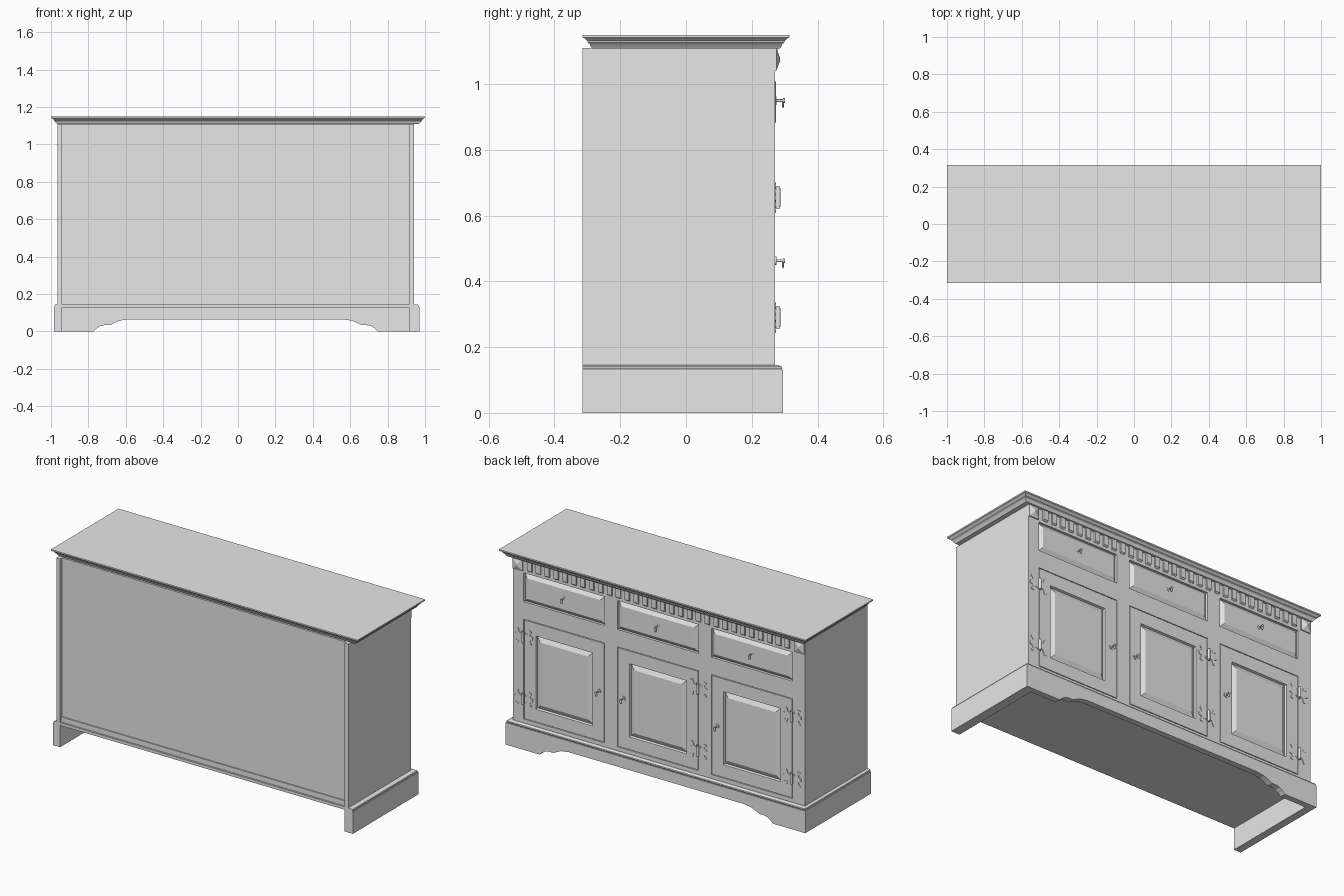
import bpy, bmesh, math
from mathutils import Matrix

if "Cube" in bpy.data.objects:
    bpy.data.objects.remove(bpy.data.objects["Cube"], do_unlink=True)

grey = bpy.data.materials.new("plain_grey")
grey.use_nodes = True
grey.diffuse_color = (0.8, 0.8, 0.8, 1)
grey.node_tree.nodes["Principled BSDF"].inputs["Base Color"].default_value = (0.8, 0.8, 0.8, 1)


def finish(name, bm, smooth=False):
    bmesh.ops.recalc_face_normals(bm, faces=bm.faces)
    mesh = bpy.data.meshes.new(name)
    bm.to_mesh(mesh)
    bm.free()
    mesh.materials.append(grey)
    obj = bpy.data.objects.new(name, mesh)
    bpy.context.collection.objects.link(obj)
    if smooth:
        bpy.ops.object.select_all(action="DESELECT")
        obj.select_set(True)
        bpy.context.view_layer.objects.active = obj
        bpy.ops.object.shade_smooth_by_angle()
    return obj


def add_box(bm, x0, x1, y0, y1, z0, z1):
    size = Matrix.Diagonal((x1 - x0, y1 - y0, z1 - z0, 1))
    place = Matrix.Translation(((x0 + x1) / 2, (y0 + y1) / 2, (z0 + z1) / 2))
    return bmesh.ops.create_cube(bm, size=1, matrix=place @ size)["verts"]


def box(name, *bounds):
    bm = bmesh.new()
    add_box(bm, *bounds)
    return finish(name, bm)


def panel(name, bounds, steps):
    """Board whose +y face is inset in (thickness, depth) steps."""
    bm = bmesh.new()
    add_box(bm, *bounds)
    bm.normal_update()
    face = max(bm.faces, key=lambda f: f.normal.y)
    for thickness, depth in steps:
        bmesh.ops.inset_region(bm, faces=[face], thickness=thickness, depth=depth, use_even_offset=True)
    return finish(name, bm)


def loft(name, levels):
    """Stack of rectangles (x0, x1, y0, y1, z), joined and capped."""
    bm = bmesh.new()
    rings = [[bm.verts.new((x, y, z)) for x, y in ((x0, y0), (x1, y0), (x1, y1), (x0, y1))]
             for x0, x1, y0, y1, z in levels]
    for a, b in zip(rings, rings[1:]):
        for i in range(4):
            j = (i + 1) % 4
            bm.faces.new((a[i], a[j], b[j], b[i]))
    bm.faces.new(rings[0])
    bm.faces.new(rings[-1])
    return finish(name, bm)


def plate(name, points, y0, y1):
    """Outline in x, z pushed from y0 to y1."""
    bm = bmesh.new()
    face = bm.faces.new([bm.verts.new((x, y0, z)) for x, z in points])
    new = bmesh.ops.extrude_face_region(bm, geom=[face])["geom"]
    bmesh.ops.translate(bm, verts=[v for v in new if isinstance(v, bmesh.types.BMVert)], vec=(0, y1 - y0, 0))
    return finish(name, bm)


def add_rod(bm, at, radius, length, along_y=False):
    turn = Matrix.Rotation(math.pi / 2, 4, "X") if along_y else Matrix()
    bmesh.ops.create_cone(bm, cap_ends=True, segments=16, radius1=radius, radius2=radius,
                          depth=length, matrix=Matrix.Translation(at) @ turn)


# Main levels
LEFT, RIGHT, MID = -0.965, 0.94, -0.0125
BACK, FACE, INNER = -0.315, 0.27, 0.25
BASE, TOP = 0.145, 1.11
HALF = 0.264

# Carcass: sides, recessed back, floor
box("side_panel_right", LEFT, LEFT + 0.025, BACK, FACE, BASE, TOP)
box("side_panel_left", RIGHT - 0.025, RIGHT, BACK, FACE, BASE, TOP)
box("carcass_core", LEFT + 0.025, RIGHT - 0.025, -0.298, INNER, 0.175, TOP)
box("floor_board", LEFT + 0.025, RIGHT - 0.025, -0.305, INNER, 0.14, 0.175)

# Cornice and table top
loft("cornice_top", [
    (-0.967, 0.967, -0.285, 0.285, 1.108), (-0.972, 0.972, -0.29, 0.29, 1.115),
    (-0.978, 0.978, -0.293, 0.293, 1.122), (-0.984, 0.984, -0.3, 0.3, 1.127),
    (-0.984, 0.984, -0.3, 0.3, 1.131), (-0.993, 0.993, -0.308, 0.308, 1.139),
    (-1, 1, BACK, 0.315, 1.142), (-1, 1, BACK, 0.315, 1.15)])

# Plinth: end boards, scalloped apron, cap moulding
box("plinth_end_right", -0.985, LEFT + 0.025, BACK, 0.27, 0, 0.13)
box("plinth_end_left", RIGHT - 0.025, 0.97, BACK, 0.27, 0, 0.13)
scallop = [(0.76, 0), (0.745, 0.015), (0.725, 0.028), (0.7, 0.034), (0.67, 0.034),
           (0.65, 0.045), (0.62, 0.058), (0.57, 0.065)]
apron = [(MID - 0.9725, 0.13), (MID - 0.9725, 0)]
apron += [(MID - x, z) for x, z in scallop] + [(MID + x, z) for x, z in reversed(scallop)]
apron += [(0.97, 0), (0.97, 0.13)]
plate("plinth_apron", apron, 0.26, 0.295)
loft("plinth_cap", [(-0.985 + d, 0.97 - d, BACK, 0.295 - d, z) for d, z in
                    ((0, 0.128), (0.005, 0.13), (0.002, 0.136), (0.004, 0.141), (0.012, BASE))])

# Face frame: stiles between the bays, rails across each bay
centres = (-0.619, -0.0065, 0.606)
edges = [LEFT + 0.025]
for c in centres:
    edges += [c - HALF, c + HALF]
edges.append(RIGHT - 0.025)
frame = bmesh.new()
for a, b in zip(edges[::2], edges[1::2]):
    add_box(frame, a, b, INNER, FACE, BASE, TOP)
for c in centres:
    for z0, z1 in ((BASE, 0.168), (0.757, 0.86), (1.03, TOP)):
        add_box(frame, c - HALF, c + HALF, INNER, FACE, z0, z1)
finish("face_frame", frame)


def pull(name, x, z):
    """Round plate, post and hanging drop."""
    bm = bmesh.new()
    add_rod(bm, (x, FACE + 0.002, z), 0.013, 0.006, True)
    add_rod(bm, (x, FACE + 0.015, z), 0.004, 0.03, True)
    add_rod(bm, (x, FACE + 0.028, z), 0.007, 0.005, True)
    drop = Matrix.Translation((x, FACE + 0.025, z - 0.012)) @ Matrix.Diagonal((0.008, 0.003, 0.012, 1))
    bmesh.ops.create_uvsphere(bm, u_segments=12, v_segments=8, radius=1, matrix=drop)
    finish(name, bm, True)


def hinge(name, x, z):
    """Butterfly leaves with a barrel pin."""
    wing = [(0.006, 0.028), (0.018, 0.016), (0.028, 0.022), (0.036, 0.046), (0.052, 0.042),
            (0.05, 0.03), (0.042, 0.028), (0.044, 0.014), (0.06, 0.008)]
    half = wing + [(u, -v) for u, v in reversed(wing)]
    for side, label in ((1, "left"), (-1, "right")):
        plate(f"{name}_leaf_{label}", [(x + side * u, z + v) for u, v in half], FACE, FACE + 0.003)
    bm = bmesh.new()
    add_rod(bm, (x, FACE + 0.01, z), 0.008, 0.058)
    for s in (-1, 1):
        add_rod(bm, (x, FACE + 0.01, z + s * 0.031), 0.005, 0.008)
    finish(f"{name}_barrel", bm, True)


# Doors and drawers with pulls and hinges; the left door opens the other way
GAP = 0.004
for c, label, swing in zip(centres, ("right", "middle", "left"), (1, 1, -1)):
    x0, x1 = c - HALF + GAP, c + HALF - GAP
    panel(f"door_{label}", (x0, x1, INNER, FACE, 0.172, 0.753),
          [(0.075, 0), (0.004, -0.012), (0.026, 0.013)])
    panel(f"drawer_{label}", (x0, x1, INNER, FACE - 0.01, 0.863, 1.027), [(0.022, 0.014)])
    pull(f"drawer_pull_{label}", c, 0.95)
    pull(f"door_pull_{label}", c + swing * 0.226, 0.463)
    for z, level in ((0.29, "lower"), (0.655, "upper")):
        hinge(f"hinge_{label}_{level}", c - swing * HALF, z)

# Dentil row under the cornice, each tooth with a clipped lower end
COUNT = 30
pitch = 1.74 / COUNT
teeth = bmesh.new()
for i in range(COUNT):
    x = MID + (i - (COUNT - 1) / 2) * pitch
    verts = add_box(teeth, x - 0.015, x + 0.015, FACE - 0.002, FACE + 0.009, 1.045, 1.112)
    for v in verts:
        if v.co.z < 1.05 and v.co.y > FACE:
            v.co.z += 0.008
finish("dentil_row", teeth)

# Pointed corner blocks
for side, label in ((-1, "right"), (1, "left")):
    x = MID + side * 0.919
    panel(f"corner_block_{label}", (x - 0.032, x + 0.032, FACE - 0.005, FACE + 0.006, 1.04, TOP),
          [(0.004, 0), (0.026, 0.01)])
